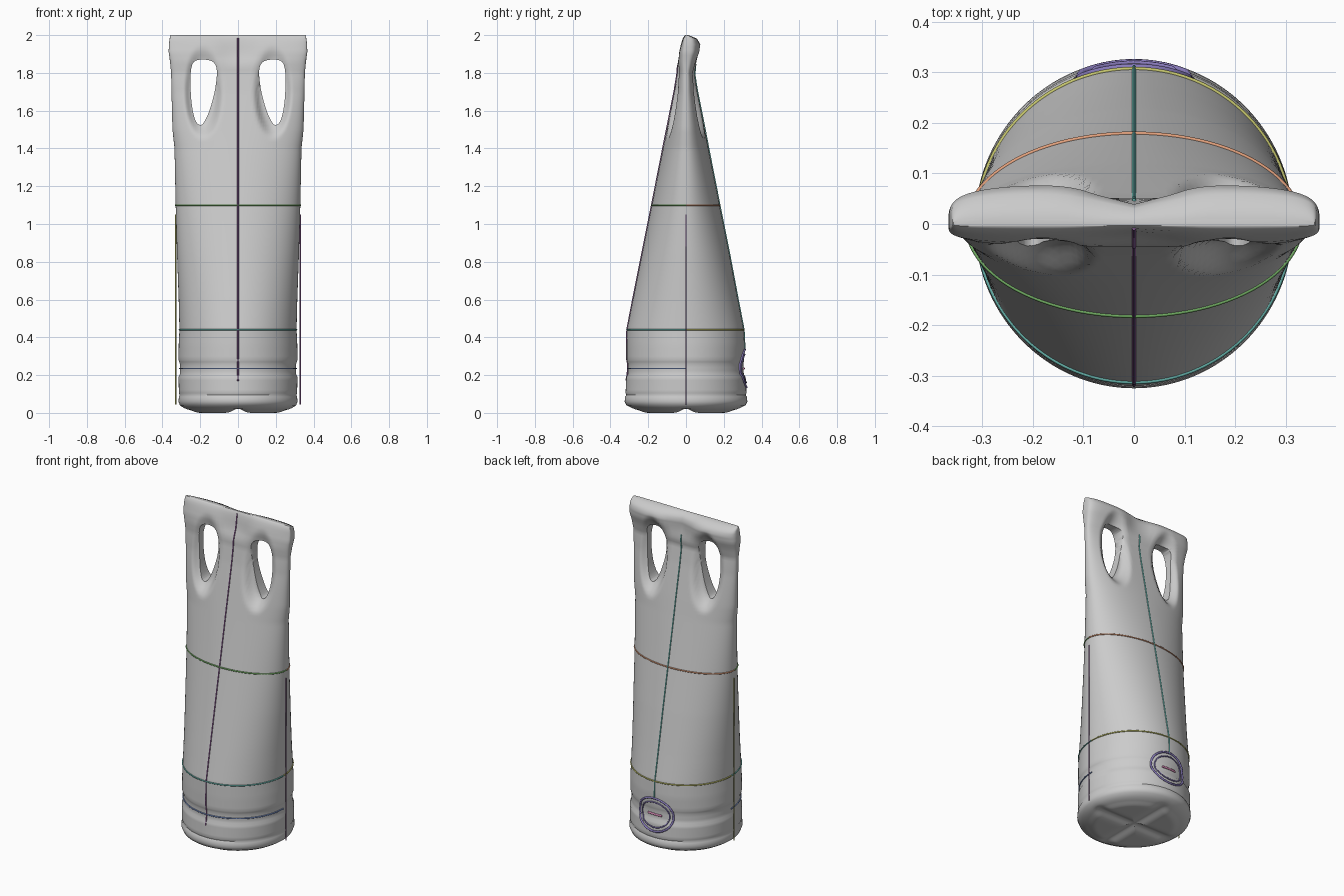
import bpy, bmesh, math
from math import sin, cos, pi, exp

if "Cube" in bpy.data.objects:
    bpy.data.objects.remove(bpy.data.objects["Cube"])

# z, half width, front depth, back depth, roundness exponent
SECTIONS = [
    (0.025, 0.285, 0.285, 0.285, 2), (0.04, 0.308, 0.315, 0.315, 2),
    (0.06, 0.315, 0.325, 0.325, 2), (0.085, 0.313, 0.322, 0.322, 2),
    (0.095, 0.309, 0.316, 0.316, 2), (0.105, 0.313, 0.320, 0.320, 2),
    (0.19, 0.315, 0.316, 0.316, 2), (0.205, 0.308, 0.308, 0.306, 2),
    (0.26, 0.308, 0.308, 0.304, 2), (0.28, 0.315, 0.314, 0.308, 2),
    (0.36, 0.314, 0.314, 0.310, 2), (0.44, 0.310, 0.312, 0.306, 2),
    (0.60, 0.314, 0.281, 0.275, 2), (0.85, 0.323, 0.231, 0.228, 2),
    (1.10, 0.330, 0.181, 0.178, 2), (1.40, 0.336, 0.122, 0.119, 2.1),
    (1.50, 0.347, 0.102, 0.100, 2.2), (1.70, 0.352, 0.062, 0.060, 2.5),
    (1.80, 0.354, 0.046, 0.044, 3), (1.86, 0.360, 0.045, 0.058, 3.5),
    (1.91, 0.367, 0.038, 0.074, 4), (1.95, 0.366, 0.028, 0.078, 4),
    (1.98, 0.362, 0.018, 0.060, 5), (1.995, 0.360, 0.010, 0.028, 5),
    (2.0, 0.357, 0.005, 0.012, 5)]


def smooth(t):
    t = min(1, max(0, t))
    return t * t * (3 - 2 * t)


def surface(z, a, out=0.0):
    """Point on the pouch wall at height z and angle a."""
    for s, e in zip(SECTIONS, SECTIONS[1:]):
        if z <= e[0]:
            break
    t = min(1, max(0, (z - s[0]) / (e[0] - s[0])))
    hx, hf, hb, n = [p + (q - p) * t for p, q in zip(s[1:], e[1:])]
    c, d = cos(a), sin(a)
    x = hx * math.copysign(abs(c) ** (2 / n), c)
    y = (hb if d > 0 else hf) * math.copysign(abs(d) ** (2 / n), d)
    # thin the wall around the handles and pinch the rim at the centre
    r = math.hypot((abs(x) - 0.185) / 0.07, (z - 1.70) / 0.17)
    y *= 0.4 + 0.6 * smooth((r - 0.9) / 0.6)
    y *= 1 - 0.5 * exp(-(x / 0.09) ** 2) * smooth((z - 1.82) / 0.1)
    return (x + out * c, y + out * d, z)


def mesh_object(name, bm):
    bmesh.ops.recalc_face_normals(bm, faces=bm.faces)
    me = bpy.data.meshes.new(name)
    bm.to_mesh(me)
    bm.free()
    ob = bpy.data.objects.new(name, me)
    bpy.context.collection.objects.link(ob)
    return ob


# Pouch body: round base lofted to a flat rim
SEG = 160
angles = [2 * pi * i / SEG for i in range(SEG)]
levels = []
for s, e in zip(SECTIONS, SECTIONS[1:]):
    k = max(1, math.ceil((e[0] - s[0]) / 0.02))
    levels += [s[0] + (e[0] - s[0]) * i / k for i in range(k)]
levels.append(2.0)
bm = bmesh.new()
rings = []
# underside with crossed creases
for f in [0.04 + 0.96 * i / 24 for i in range(24)]:
    ring = []
    for a in angles:
        x, y = 0.285 * f * cos(a), 0.285 * f * sin(a)
        crease = max(exp(-(x / 0.035) ** 2), exp(-(y / 0.035) ** 2))
        z = 0.022 * crease + 0.02 * smooth((f - 0.75) / 0.25) * (1 - crease)
        ring.append(bm.verts.new((x, y, z)))
    rings.append(ring)
for z in levels:
    rings.append([bm.verts.new(surface(z, a)) for a in angles])
for lo, hi in zip(rings, rings[1:]):
    for i in range(SEG):
        j = (i + 1) % SEG
        bm.faces.new((lo[i], lo[j], hi[j], hi[i]))
bm.faces.new(rings[0])
bm.faces.new(rings[-1])
body = mesh_object("pouch_body", bm)

# Drop-shaped handle holes
hole = [(0.20, 1.52), (0.225, 1.54), (0.245, 1.62), (0.253, 1.74), (0.25, 1.82),
        (0.235, 1.865), (0.18, 1.873), (0.125, 1.86), (0.108, 1.81),
        (0.122, 1.70), (0.15, 1.60), (0.18, 1.535)]
for _ in range(2):
    hole = [(p[0] + (q[0] - p[0]) * t, p[1] + (q[1] - p[1]) * t)
            for p, q in zip(hole, hole[1:] + hole[:1]) for t in (0.25, 0.75)]
for side in (-1, 1):
    bm = bmesh.new()
    face = bm.faces.new([bm.verts.new((side * x, -0.4, z)) for x, z in hole])
    ext = bmesh.ops.extrude_face_region(bm, geom=[face])["geom"]
    bmesh.ops.translate(bm, vec=(0, 0.8, 0),
                        verts=[v for v in ext if isinstance(v, bmesh.types.BMVert)])
    cutter = mesh_object("handle_cutter", bm)
    cutter.hide_render = True
    mod = body.modifiers.new("handle", "BOOLEAN")
    mod.operation, mod.solver, mod.object = "DIFFERENCE", "EXACT", cutter
    bpy.context.view_layer.objects.active = body
    bpy.ops.object.modifier_apply(modifier=mod.name)
    bpy.data.objects.remove(cutter)
bpy.ops.object.select_all(action="DESELECT")
body.select_set(True)
bpy.context.view_layer.objects.active = body
bpy.ops.object.shade_smooth_by_angle(angle=math.radians(50))


def cord(name, pts, colour, r=0.004, closed=False):
    cu = bpy.data.curves.new(name, "CURVE")
    cu.dimensions = "3D"
    cu.bevel_depth, cu.bevel_resolution = r, 1
    cu.use_fill_caps = True
    sp = cu.splines.new("POLY")
    sp.points.add(len(pts) - 1)
    for p, co in zip(sp.points, pts):
        p.co = (*co, 1)
    sp.use_cyclic_u = closed
    mat = bpy.data.materials.new(name)
    mat.diffuse_color = (*colour, 1)
    mat.use_nodes = True
    mat.node_tree.nodes["Principled BSDF"].inputs["Base Color"].default_value = mat.diffuse_color
    cu.materials.append(mat)
    bpy.context.collection.objects.link(bpy.data.objects.new(name, cu))


PURPLE, TEAL, GREEN = (0.28, 0.12, 0.32), (0.15, 0.5, 0.45), (0.2, 0.5, 0.15)
ORANGE, OLIVE, BLUE = (0.75, 0.35, 0.2), (0.55, 0.55, 0.15), (0.2, 0.3, 0.6)


# Vertical seams front and back
def upright(z0, z1, a):
    return [surface(z0 + (z1 - z0) * i / 60, a, 0.001) for i in range(61)]


cord("front_seam", upright(0.17, 1.985, -pi / 2), PURPLE)
cord("back_seam", upright(0.33, 1.87, pi / 2), TEAL)

# Horizontal seams
for name, z, a0, col in (("front_upper_band", 1.10, pi, GREEN),
                         ("back_upper_band", 1.10, 0, ORANGE),
                         ("front_lower_band", 0.44, pi, TEAL),
                         ("back_lower_band", 0.44, 0, OLIVE),
                         ("front_base_band", 0.235, pi, BLUE)):
    cord(name, [surface(z, a0 + pi * i / 48, 0.001) for i in range(49)], col)

# Straight side seams
for side, col in ((-1, OLIVE), (1, PURPLE)):
    cord("side_seam", [(side * 0.33, 0, 0.045), (side * 0.33, 0, 1.05)], col)


# Oval patch outline low on the back
def oval(rx, rz):
    return [surface(0.235 + rz * sin(2 * pi * i / 48),
                    pi / 2 + rx / 0.31 * cos(2 * pi * i / 48), 0.002)
            for i in range(48)]


cord("back_patch_outer", oval(0.118, 0.10), (0.25, 0.2, 0.5), 0.006, True)
cord("back_patch_inner", oval(0.095, 0.075), (0.25, 0.2, 0.5), 0.004, True)
cord("back_patch_bar", [surface(0.235, pi / 2 + 0.15 * t, 0.002)
                        for t in (-1, -0.5, 0, 0.5, 1)], (0.8, 0.3, 0.55), 0.006)
